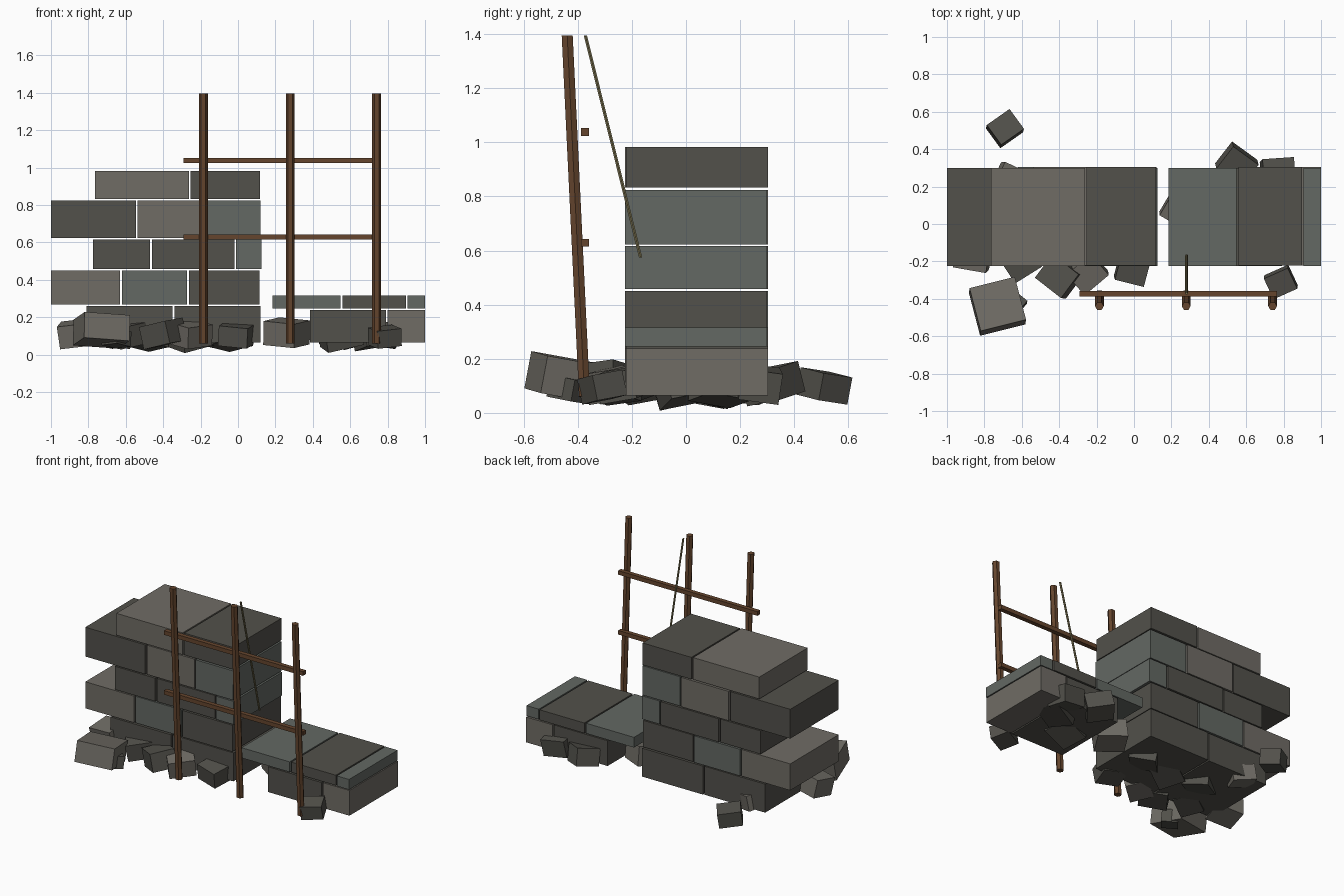
import bpy
import random
from math import radians, cos, sin, pi
from mathutils import Vector, Euler

if "Cube" in bpy.data.objects:
    bpy.data.objects.remove(bpy.data.objects["Cube"])

random.seed(4)


def material(name, rgb):
    m = bpy.data.materials.new(name)
    m.diffuse_color = (*rgb, 1)
    m.use_nodes = True
    m.node_tree.nodes["Principled BSDF"].inputs["Base Color"].default_value = m.diffuse_color
    return m


MATS = {
    "D": material("dark_stone", (0.085, 0.082, 0.070)),
    "L": material("light_stone", (0.160, 0.150, 0.130)),
    "G": material("green_stone", (0.125, 0.138, 0.125)),
    "W": material("wood", (0.130, 0.060, 0.027)),
    "R": material("rope", (0.200, 0.170, 0.080)),
}


def box(name, centre, size, mat, rot=(0, 0, 0)):
    bpy.ops.mesh.primitive_cube_add(size=1, location=centre,
                                    rotation=[radians(a) for a in rot])
    ob = bpy.context.object
    ob.name = name
    ob.scale = size
    ob.data.materials.append(MATS[mat])


def pole(name, a, b, radius, mat):
    # Six-sided pole with level ends, sheared from a to b
    bpy.ops.mesh.primitive_cylinder_add(vertices=6, radius=radius, depth=1,
                                        rotation=(0, 0, 0))
    ob = bpy.context.object
    ob.name = name
    a, b = Vector(a), Vector(b)
    for v in ob.data.vertices:
        end = b if v.co.z > 0 else a
        v.co = end + Vector((v.co.y, v.co.x, 0))
    ob.data.flip_normals()
    ob.data.materials.append(MATS[mat])


def course(name, z0, z1, joints, colours):
    # One row of stones, split at the joints with thin gaps
    z, h = (z0 + z1) / 2, z1 - z0
    for k, mat in enumerate(colours):
        x0 = joints[k] + (0.005 if k else 0)
        x1 = joints[k + 1] - (0.005 if k < len(colours) - 1 else 0)
        box(name, ((x0 + x1) / 2, 0.037 + 0.004 * (k % 2), z), (x1 - x0, 0.525, h), mat)


# Tall wall and low wall
course("tall_wall_stone", 0.065, 0.26, (-0.81, -0.345, 0.12), "DD")
course("tall_wall_stone", 0.268, 0.45, (-1, -0.626, -0.268, 0.115), "LGD")
course("tall_wall_stone", 0.457, 0.616, (-0.775, -0.465, -0.015, 0.125), "DDG")
course("tall_wall_stone", 0.623, 0.824, (-1, -0.541, -0.17, 0.12), "DLG")
course("tall_wall_stone", 0.832, 0.982, (-0.765, -0.258, 0.117), "LD")
course("low_wall_stone", 0.065, 0.238, (0.385, 0.795, 1), "DL")
course("low_wall_stone", 0.245, 0.315, (0.185, 0.554, 0.902, 1), "GDG")

# Fallen rubble around the walls: x, y, size, yaw
rubble = [
    (-0.69, 0.51, 0.15, 35), (-0.65, -0.43, 0.12, 50), (-0.86, -0.16, 0.18, -10),
    (-0.60, -0.20, 0.17, 32), (-0.40, -0.28, 0.18, -38), (-0.25, -0.26, 0.17, 40),
    (-0.01, -0.24, 0.16, -14), (0.785, -0.31, 0.14, 24), (0.26, 0.08, 0.19, -30),
    (0.55, 0.32, 0.17, -36), (0.77, 0.27, 0.17, 4), (-0.66, 0.24, 0.15, -25),
]
for k, (x, y, s, yaw) in enumerate(rubble):
    tilt = [random.choice((-1, 1)) * random.uniform(5, 12) for _ in "xy"]
    box("rubble_stone", (x, y, 0.035 + s * 0.43), (s, s * 0.88, s * 0.68),
        "DDL"[k % 3], (*tilt, yaw))
box("large_rubble_stone", (-0.73, -0.44, 0.13), (0.25, 0.24, 0.14), "L", (-10, 4, 14))

# Rubble poking out beneath the walls
for x in (-0.5, -0.25, -0.05, 0.55, 0.74):
    tilt = [random.choice((-1, 1)) * random.uniform(8, 13) for _ in "xy"]
    box("buried_rubble_stone", (x, random.uniform(-0.02, 0.14), 0.085), (0.2, 0.17, 0.08),
        "D", (*tilt, random.uniform(10, 60)))

# Leaning scaffold posts
for x in (-0.185, 0.279, 0.741):
    pole("scaffold_post", (x, -0.375, 0.06), (x, -0.439, 1.395), 0.0235, "W")

# Cross rails
for z in (0.628, 1.038):
    box("scaffold_rail", (0.237, -0.373, z), (1.055, 0.03, 0.028), "W")

# Taut rope running down to the wall
pole("rope", (0.281, -0.372, 1.395), (0.281, -0.168, 0.575), 0.007, "R")
